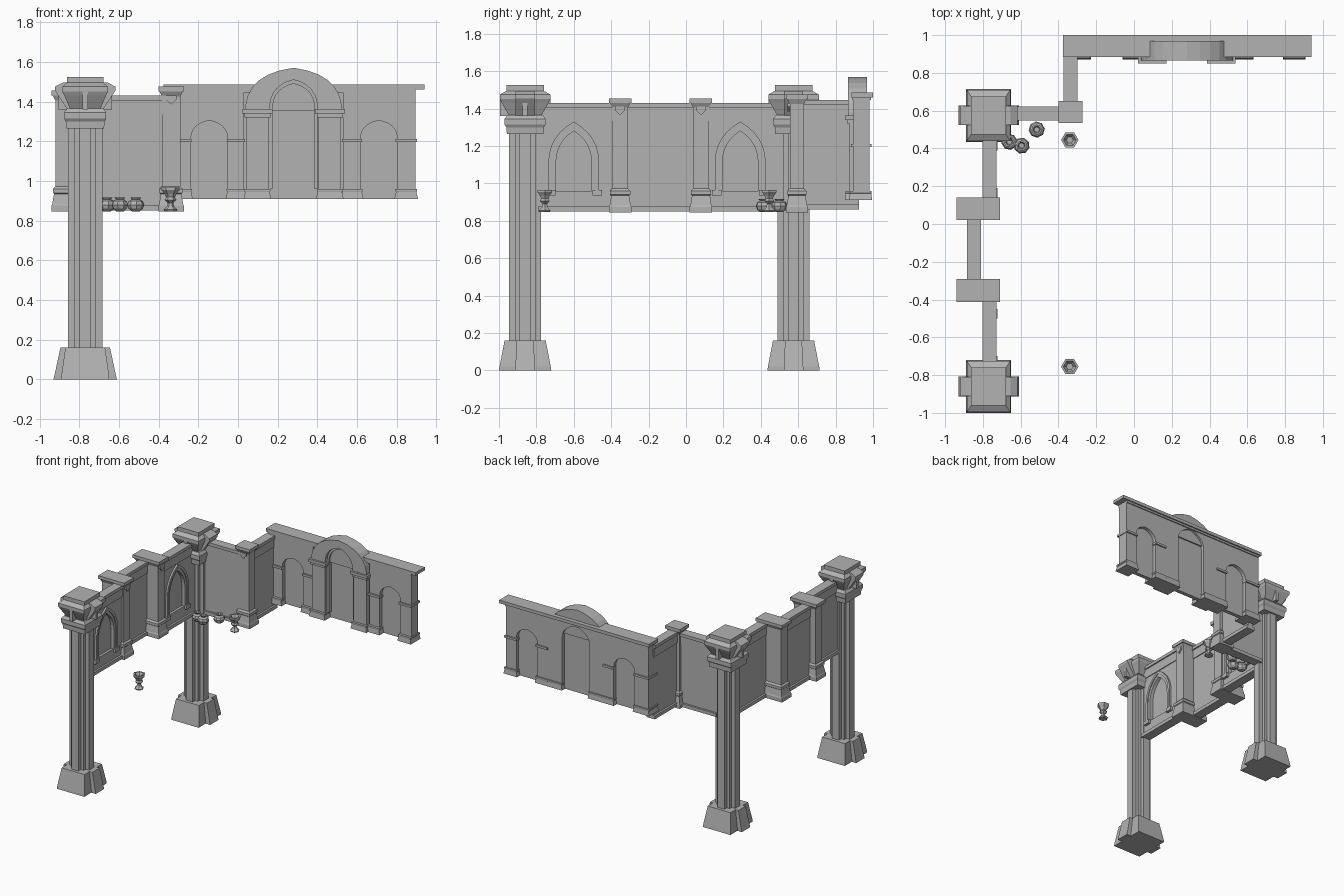
import bpy, bmesh, math
from mathutils import Matrix, Vector

if "Cube" in bpy.data.objects:
    bpy.data.objects.remove(bpy.data.objects["Cube"])

stone = bpy.data.materials.new("grey stone")
stone.use_nodes = True
GREY = (0.45, 0.45, 0.45, 1)
stone.diffuse_color = GREY
stone.node_tree.nodes["Principled BSDF"].inputs["Base Color"].default_value = GREY


def loft(name, rings, frame=Matrix()):
    """Skin a row of equal rings and close both ends."""
    bm = bmesh.new()
    rows = [[bm.verts.new(frame @ Vector(p)) for p in ring] for ring in rings]
    n = len(rows[0])
    for a, b in zip(rows, rows[1:]):
        for i in range(n):
            j = (i + 1) % n
            bm.faces.new((a[i], a[j], b[j], b[i]))
    bm.faces.new(rows[0][::-1])
    bm.faces.new(rows[-1])
    bmesh.ops.remove_doubles(bm, verts=bm.verts, dist=1e-5)
    bmesh.ops.recalc_face_normals(bm, faces=bm.faces)
    mesh = bpy.data.meshes.new(name)
    bm.to_mesh(mesh)
    bm.free()
    mesh.materials.append(stone)
    obj = bpy.data.objects.new(name, mesh)
    bpy.context.collection.objects.link(obj)
    return obj


def box(name, u, v, z, frame=Matrix()):
    ring = lambda h: [(u[0], v[0], h), (u[1], v[0], h), (u[1], v[1], h), (u[0], v[1], h)]
    return loft(name, [ring(z[0]), ring(z[1])], frame)


def stack(name, levels, frame=Matrix()):
    """Rectangular moulding: levels of (half width, half depth, height)."""
    return loft(name, [[(-a, -b, z), (a, -b, z), (a, b, z), (-a, b, z)]
                       for a, b, z in levels], frame)


def arch(u, w, foot, spring, apex, n=6, cx=1.0, cz=0.65):
    """Pointed opening outline, from left foot over the apex to right foot."""
    h = apex - spring
    half = [(-w, foot)]
    for i in range(n + 1):
        t = i / n
        half.append((-w * ((1 - t) ** 2 + 2 * t * (1 - t) * cx),
                     spring + h * (2 * t * (1 - t) * cz + t * t)))
    return [(u + x, z) for x, z in half] + [(u - x, z) for x, z in half[-2::-1]]


def arch_band(name, outer, inner, v, frame=Matrix()):
    loft(name, [[(a, v[0], b), (c, v[0], d), (c, v[1], d), (a, v[1], b)]
                for (a, b), (c, d) in zip(outer, inner)], frame)


def arch_plate(name, u, top, path, v, frame=Matrix()):
    """Wall face with an arched opening cut through it."""
    foot = path[0][1]
    path = [(u[0], foot)] + path + [(u[1], foot)]
    loft(name, [[(a, v[0], z), (a, v[0], top), (a, v[1], top), (a, v[1], z)]
                for a, z in path], frame)


def lathe(name, profile, sides, x, y, turn=0):
    ang = [turn + math.tau * i / sides for i in range(sides)]
    loft(name, [[(x + r * math.cos(a), y + r * math.sin(a), z) for a in ang]
                for r, z in profile])


def at(x, y, turn=0):
    return Matrix.Translation((x, y, 0)) @ Matrix.Rotation(math.radians(turn), 4, "Z")


# Columns with cross-shaped shafts, lobed feet and flared capitals
def column(name, x, y):
    f = at(x, y)
    stack(name + "_foot", [(.12, .14, 0), (.12, .137, .02), (.10, .11, .16)], f)
    stack(name + "_foot_lobes", [(.16, .052, 0), (.155, .052, .02), (.125, .045, .16)], f)
    a, b, c = .086, .055, .03
    quarter = [(a, c), (b, c), (b, b), (c, b), (c, a)]
    ring = []
    for k in range(4):
        r = Matrix.Rotation(k * math.pi / 2, 2)
        ring += [r @ Vector(p) for p in quarter]
    loft(name + "_shaft", [[(p.x, p.y, z) for p in ring] for z in (.15, 1.28)], f)
    stack(name + "_necking", [(.095, .098, 1.265), (.098, .1, 1.30), (.106, .11, 1.315),
                              (.106, .11, 1.345), (.09, .095, 1.365)], f)
    stack(name + "_capital", [(.075, .085, 1.36), (.105, .125, 1.43), (.115, .135, 1.45),
                              (.115, .135, 1.475), (.092, .1, 1.495), (.092, .1, 1.525)], f)
    stack(name + "_capital_wings", [(.09, .052, 1.36), (.152, .052, 1.455),
                                    (.152, .052, 1.475), (.115, .05, 1.495)], f)
    for k in range(4):
        box(name + "_capital_pin", (-.013, .013), (-.135, -.06), (1.36, 1.46), f @ at(0, 0, 90 * k))


column("front_column", -.77, -.86)
column("rear_column", -.77, .575)


# Low walls: body, frieze, cornice and plinth, with an optional arched niche
def wall(name, f, a, b, z0=.85, z1=1.43, niche=None):
    front = -.022 if niche is None else -.002
    box(name + "_body", (a, b), (front, .022), (z0, z1 - .01), f)
    box(name + "_frieze", (a, b), (-.028, .028), (z1 - .095, z1 - .025), f)
    box(name + "_cornice", (a, b), (-.037, .037), (z1 - .025, z1), f)
    box(name + "_plinth", (a, b), (-.037, .037), (z0, z0 + .027), f)
    if niche is None:
        return
    box(name + "_sill", (a, b), (-.022, 0), (z0, .96), f)
    paths = [arch(niche, w, .96, 1.11, top) for w, top in
             ((.136, 1.33), (.116, 1.307), (.095, 1.28))]
    arch_plate(name + "_face", (a, b), 1.36, paths[2], (-.022, 0), f)
    arch_band(name + "_outer_arch", paths[0], paths[1], (-.036, -.01), f)
    arch_band(name + "_inner_arch", paths[1], paths[2], (-.029, -.01), f)
    for s in (-1, 1):
        u = niche + s * .125
        box(name + "_arch_foot", (u - .026, u + .026), (-.042, 0), (.935, .965), f)


wall("left_wall_front", at(-.765, 0, 90), -.79, -.36, niche=-.60)
wall("left_wall_middle", at(-.848, 0, 90), -.36, .09)
wall("left_wall_rear", at(-.765, 0, 90), .07, .50, niche=.29)
wall("corner_wall", at(0, .585), -.70, -.36)
wall("linking_wall", at(-.337, 0, 90), .60, .925, .86, 1.445)


# Square piers between the wall sections
def pier(name, f, a, b, top):
    stack(name + "_shaft", [(a - .018, b - .02, .90), (a - .018, b - .02, top - .05),
                            (a - .006, b - .006, top - .025)], f)
    stack(name + "_cap", [(a, b, top - .025), (a, b, top)], f)
    stack(name + "_base", [(a, b, .845), (a, b, .875), (a - .004, b - .004, .885),
                           (a - .012, b - .013, .935), (a - .006, b - .008, .94),
                           (a - .006, b - .008, .96), (a - .018, b - .02, .972)], f)
    drop = [(-.026, top - .045), (.026, top - .045), (.026, top - .065),
            (0, top - .09), (-.026, top - .065)]
    v = b - .02
    loft(name + "_keystone", [[(u, -y, z) for u, z in drop] for y in (v - .01, v + .012)], f)


for label, y in (("left_pier_front", -.352), ("left_pier_rear", .08)):
    stack_frame = at(-.825, y, 90)
    pier(label, stack_frame, .06, .115, 1.455)
pier("corner_pier", at(-.337, .593), .064, .058, 1.475)

# Rear wall: core, arched bays on both sides, cornice
MID, LEFT, RIGHT = .28, -.36, .895
box("rear_wall_core", (LEFT, RIGHT), (.925, .955), (.91, 1.47))
for side, near, far in (("front", .895, .93), ("back", .95, .982)):
    for label, u, c in (("left", (LEFT, .03), -.145), ("right", (.53, RIGHT), .71)):
        path = arch(c, .092, .91, 1.22, 1.305, cx=.95, cz=.8)
        arch_plate(f"rear_wall_{side}_{label}_bay", u, 1.465, path, (near, far))
arch_plate("rear_wall_back_centre_bay", (.03, .53), 1.465,
           arch(MID, .12, .91, 1.33, 1.45), (.95, .982))
box("rear_cornice", (-.375, .94), (.92, 1.0), (1.46, 1.485))
box("rear_cornice_bed", (LEFT, RIGHT), (.93, .99), (1.445, 1.462))
for u in ((-.375, .10), (.46, .94)):
    box("rear_cornice_front", u, (.885, .925), (1.46, 1.485))
    box("rear_cornice_front_bed", (max(u[0], LEFT), min(u[1], RIGHT)), (.89, .93), (1.445, 1.462))


# Feet and imposts of the rear wall pilasters
def foot(name, u, v, top=.96):
    (a, b), (c, d) = u, v
    g = at((a + b) / 2, (c + d) / 2)
    w, h = (b - a) / 2, (d - c) / 2
    stack(name, [(w + .012, h, .91), (w + .004, h - .004, .945),
                 (w + .008, h - .003, .95), (w + .008, h - .003, top)], g)


for u in ((LEFT, -.24), (-.05, .03), (.53, .62), (.80, RIGHT)):
    foot("rear_pilaster_foot", u, (.872, .995))
    box("rear_pilaster_impost", (u[0] - .006, u[1] + .006), (.882, .993), (1.195, 1.212))

# Central projecting arch with its hood
for s in (-1, 1):
    u = sorted((MID + s * .125, MID + s * .24))
    box("portal_jamb", u, (.872, .93), (.91, 1.36))
    box("portal_impost", (u[0] - .018, u[1] + .018), (.85, .93), (1.34, 1.362))
    box("portal_impost_bed", (u[0] - .008, u[1] + .008), (.86, .93), (1.32, 1.342))
    foot("portal_foot", u, (.85, .995))
hood_out = arch(MID, .243, 1.355, 1.38, 1.57, cx=.92, cz=.85)
hood_in = arch(MID, .12, 1.355, 1.38, 1.51, cx=.92, cz=.8)
arch_band("portal_hood", hood_out, hood_in, (.865, .968))
loft("portal_tympanum", [[(u, v, z) for u, z in hood_in] for v in (.905, .966)])
inner = arch(MID, .105, .96, 1.38, 1.49, cx=.92, cz=.8)
outer = arch(MID, .123, .96, 1.38, 1.512, cx=.92, cz=.8)
arch_band("portal_inner_arch", outer, inner, (.89, .93))

# Urns and round pots
URN = ((.030, .847), (.036, .855), (.018, .872), (.014, .890), (.030, .905), (.022, .918),
       (.030, .935), (.046, .955), (.046, .966), (.034, .966), (.018, .94))
for y in (.445, -.755):
    lathe("urn", URN, 6, -.34, y)
POT = ((.020, .847), (.036, .86), (.043, .88), (.036, .898), (.020, .907), (.028, .916),
       (.020, .916), (.014, .90))
for x, y, turn in ((-.66, .435, .2), (-.595, .415, .5), (-.515, .50, .1)):
    lathe("round_pot", POT, 8, x, y, turn)
